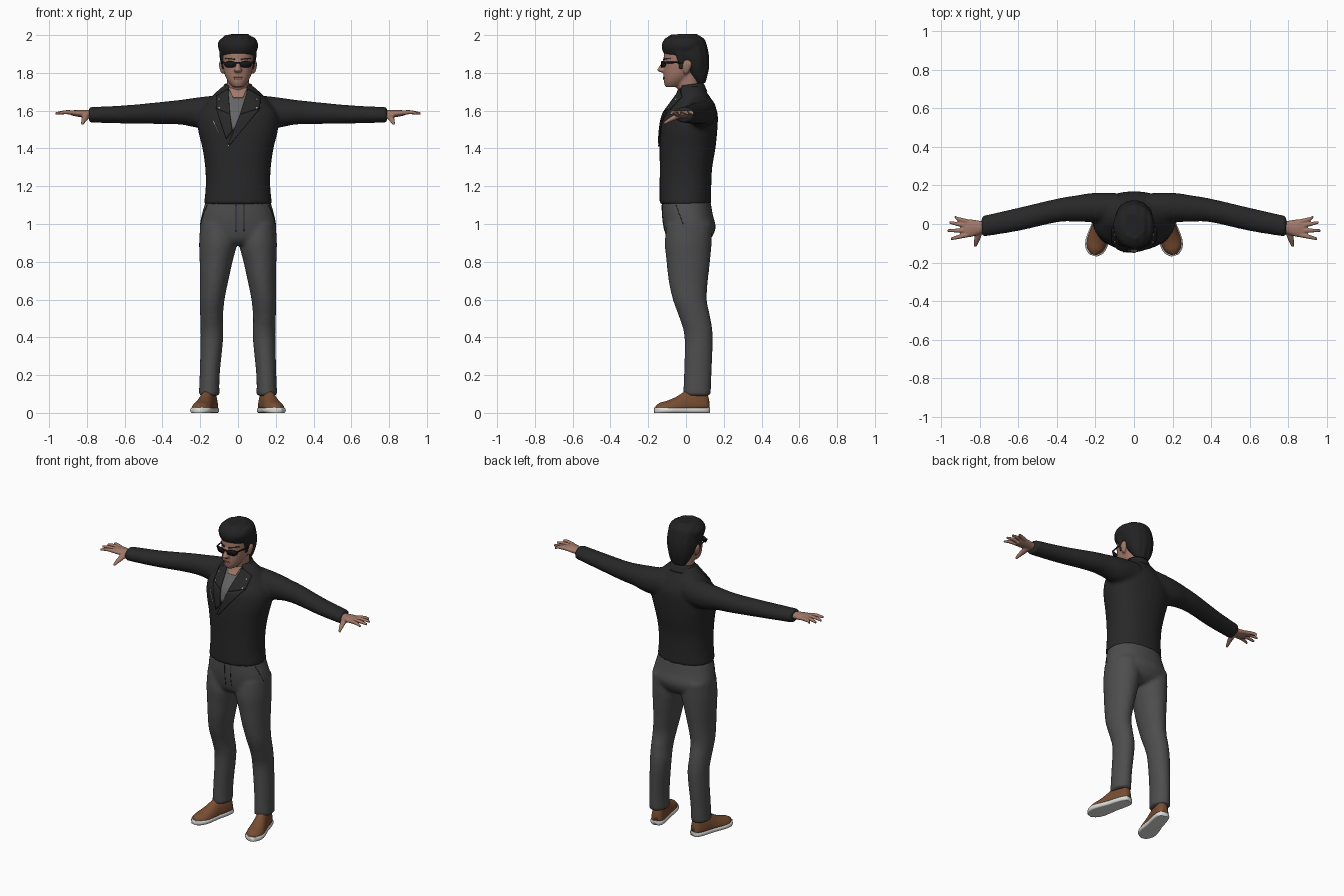
import bpy, bmesh, math
from mathutils import Vector
from mathutils.bvhtree import BVHTree

default = bpy.data.objects.get("Cube")
if default:
    bpy.data.objects.remove(default)


def material(name, *rgb):
    mat = bpy.data.materials.new(name)
    mat.use_nodes = True
    mat.diffuse_color = (*rgb, 1)
    mat.node_tree.nodes["Principled BSDF"].inputs["Base Color"].default_value = (*rgb, 1)
    return mat


skin = material("skin", .36, .19, .14)
hair_black = material("hair_black", .016, .016, .017)
jacket_black = material("jacket_black", .021, .021, .021)
trouser_grey = material("trouser_grey", .075, .075, .075)
shirt_grey = material("shirt_grey", .13, .13, .13)
shoe_brown = material("shoe_brown", .19, .075, .032)
sole_white = material("sole_white", .72, .72, .7)
lens_black = material("lens_black", .008, .008, .009)
lip_brown = material("lip_brown", .26, .11, .09)
metal = material("metal", .4, .4, .4)


def finish(name, bm, mat):
    mesh = bpy.data.meshes.new(name)
    bm.to_mesh(mesh)
    bm.free()
    mesh.materials.append(mat)
    mesh.shade_smooth()
    obj = bpy.data.objects.new(name, mesh)
    bpy.context.collection.objects.link(obj)
    return obj


def spline(rings, steps=4):
    """Smooth a short list of rings with a Catmull-Rom curve."""
    pts = [Vector(r) for r in rings]
    out = []
    for i in range(len(pts) - 1):
        a, b, c, d = pts[max(i - 1, 0)], pts[i], pts[i + 1], pts[min(i + 2, len(pts) - 1)]
        for k in range(steps):
            t = k / steps
            out.append((b * 2 + (c - a) * t + (a * 2 - b * 5 + c * 4 - d) * t * t
                        + (b * 3 - a - c * 3 + d) * t ** 3) / 2)
    return out + [pts[-1]]


def shell(bm, axis, rings, mirror=False, power=1.0, sides=32):
    """Loft ellipses along an axis; ring = position, centre a, centre b, radius a, radius b."""
    u, v = [i for i in range(3) if i != axis]
    for sign in ((1, -1) if mirror else (1,)):
        loops = []
        for t, ca, cb, ra, rb in spline(rings):
            loop = []
            for k in range(sides):
                ang = math.tau * k / sides
                c, s = math.cos(ang), math.sin(ang)
                co = Vector()
                co[axis] = t
                co[u] = ca + ra * math.copysign(abs(c) ** power, c)
                co[v] = cb + rb * math.copysign(abs(s) ** power, s)
                co.x *= sign
                loop.append(bm.verts.new(co))
            loops.append(loop)
        for lo, hi in zip(loops, loops[1:]):
            for k in range(sides):
                j = (k + 1) % sides
                bm.faces.new((lo[k], lo[j], hi[j], hi[k]))
        bm.faces.new(loops[0])
        bm.faces.new(loops[-1])


def body(name, mat, shells, voxel=0, warp=None):
    """Fuse several lofts into one smooth part."""
    bm = bmesh.new()
    for args in shells:
        shell(bm, *args)
    bmesh.ops.recalc_face_normals(bm, faces=bm.faces)
    for vert in bm.verts:
        if warp:
            warp(vert.co)
    obj = finish(name, bm, mat)
    if voxel:
        remesh = obj.modifiers.new("fuse", 'REMESH')
        remesh.mode = 'VOXEL'
        remesh.voxel_size = voxel
        remesh.use_smooth_shade = True
        soft = obj.modifiers.new("soften", 'SMOOTH')
        soft.iterations = 4
    return obj


def sheet(name, mat, func, nu, nv, thick):
    """Grid surface from a function of two parameters."""
    bm = bmesh.new()
    rows = [[bm.verts.new(func(i / nu, j / nv)) for i in range(nu + 1)] for j in range(nv + 1)]
    for lo, hi in zip(rows, rows[1:]):
        for i in range(nu):
            bm.faces.new((lo[i], lo[i + 1], hi[i + 1], hi[i]))
    obj = finish(name, bm, mat)
    solid = obj.modifiers.new("thickness", 'SOLIDIFY')
    solid.thickness = thick
    solid.offset = 0
    return obj


def tree(obj):
    bpy.context.view_layer.update()
    return BVHTree.FromObject(obj, bpy.context.evaluated_depsgraph_get())


def patch(name, mat, target, corners, lift=.002, thick=.004, side=0):
    """Lay a four-cornered plate on a surface, from the front or from one side."""
    a, b, c, d = map(Vector, corners)

    def place(u, v):
        p = a.lerp(b, u).lerp(d.lerp(c, u), v)
        start = Vector((side, p.x, p.y)) if side else Vector((p.x, -1, p.y))
        way = Vector((-side, 0, 0)) if side else Vector((0, 1, 0))
        hit = target.ray_cast(start, way)[0] or target.find_nearest(start + way * .95)[0]
        return hit - way * lift
    return sheet(name, mat, place, 10, 10, thick)


# Jacket: torso and sleeves
torso = [(1.105, 0, -.003, .18, .137), (1.2, 0, -.003, .171, .137), (1.3, 0, 0, .174, .139),
         (1.4, 0, .008, .188, .148), (1.5, 0, .016, .212, .15), (1.58, 0, .025, .21, .143),
         (1.64, 0, .035, .17, .113), (1.69, 0, .035, .125, .08), (1.73, 0, .03, .08, .06)]
sleeve = [(.08, .08, 1.6, .08, .085), (.2, .085, 1.59, .077, .082), (.3, .08, 1.592, .068, .066),
          (.4, .07, 1.588, .061, .059), (.6, .024, 1.58, .06, .048), (.79, -.013, 1.578, .054, .041)]
jacket = body("jacket", jacket_black, [(2, torso, False, .92), (0, sleeve, True)], .011)

# Trousers: hips and legs
hips = [(1.13, 0, 0, .168, .128), (1.05, 0, .008, .192, .134), (.98, 0, .02, .203, .137),
        (.92, 0, .015, .19, .115), (.89, 0, .01, .12, .08)]
leg = [(1, .11, .018, .09, .12), (.9, .106, .012, .1, .124), (.8, .116, .012, .087, .115),
       (.7, .126, .012, .075, .104), (.6, .137, .02, .066, .09), (.5, .14, .048, .06, .082),
       (.4, .138, .067, .06, .075), (.2, .15, .062, .053, .073), (.09, .153, .058, .055, .073)]
trousers = body("trousers", trouser_grey, [(2, hips, False, .92), (2, leg, True)], .011)

# Head with neck, nose and ears
skull = [(1.725, 0, -.072, .028, .036), (1.75, 0, -.06, .05, .057), (1.79, 0, -.036, .07, .083),
         (1.84, 0, -.02, .08, .098), (1.9, 0, -.015, .083, .102), (1.95, 0, -.01, .075, .09),
         (1.98, 0, -.01, .04, .05)]
neck = [(1.62, 0, .03, .062, .055), (1.7, 0, .018, .06, .06), (1.8, 0, .01, .06, .065)]
nose = [(1.87, 0, -.108, .01, .012), (1.83, 0, -.122, .014, .023),
        (1.812, 0, -.126, .022, .026), (1.803, 0, -.12, .012, .014)]
ear = [(1.795, .08, 0, .008, .01), (1.82, .084, .004, .013, .02),
       (1.85, .088, .008, .013, .024), (1.868, .086, .008, .006, .012)]
head = body("head", skin, [(2, skull, False, .95), (2, neck), (2, nose), (2, ear, True)], .006)

# Hair: swept crown, back and sideburns
crown = [(1.895, 0, -.012, .09, .1), (1.92, 0, -.012, .101, .113), (1.95, 0, -.01, .107, .118),
         (1.98, 0, -.008, .093, .104), (2.004, 0, -.008, .055, .065)]
nape = [(1.745, 0, .075, .045, .025), (1.78, 0, .066, .066, .045), (1.83, 0, .05, .086, .072),
        (1.89, 0, .03, .098, .092), (1.95, 0, .02, .095, .09)]
burn = [(1.82, .077, -.025, .008, .012), (1.86, .08, -.022, .011, .022), (1.91, .085, -.02, .014, .04)]


def strands(co):
    if co.z > 1.93:
        co.z += .003 * math.sin(co.x * 160)
    elif co.y > .05:
        co.y += .003 * math.sin(co.x * 160)


body("hair", hair_black, [(2, crown), (2, nape), (2, burn, True)], .006, strands)

# Hands: palm, four fingers and thumb
palm = [(.76, -.012, 1.58, .026, .023), (.8, -.018, 1.582, .035, .021),
        (.85, -.022, 1.586, .046, .018), (.885, -.024, 1.588, .042, .012)]
thumb = [(-.02, .8, 1.58, .024, .017), (-.075, .812, 1.557, .016, .014), (-.118, .824, 1.532, .008, .008)]
hand = [(0, palm, True), (1, thumb, True)]
for base, tip, reach in ((.012, .038, .93), (-.01, .008, .957), (-.034, -.034, .967), (-.056, -.078, .95)):
    middle = (base + tip) / 2
    hand.append((0, [(.86, base, 1.588, .013, .012), (.91, middle, 1.592, .011, .011),
                     (reach, tip, 1.585, .007, .007)], True))
body("hands", skin, hand, .004)

# Shoes: rounded upper on a flat sole, toes turned out; profile = length, half width, height
profile = [(.068, .018, .07), (.05, .036, .12), (0, .043, .132), (-.055, .044, .118), (-.105, .05, .088),
           (-.155, .053, .066), (-.195, .042, .055), (-.22, .016, .04)]
upper = [(y, 0, .02, w, h - .02) for y, w, h in profile]
sole = [(y * 1.03, 0, .014, w * 1.08 + .002, .03) for y, w, h in profile]


def flatten(low, high):
    def clamp(co):
        co.z = min(max(co.z, low), high)
    return clamp


for label, sign in (("left", 1), ("right", -1)):
    for part, mat, rings, limit in (("shoe", shoe_brown, upper, flatten(.02, 1)),
                                    ("sole", sole_white, sole, flatten(0, .028))):
        obj = body(f"{label}_{part}", mat, [(1, rings)], 0, limit)
        obj.location = (sign * .153, .055, 0)
        obj.rotation_euler.z = sign * .26

# Shirt, open neck and lapels laid on the chest
chest = tree(jacket)
patch("shirt", shirt_grey, chest, [(-.06, 1.705), (.06, 1.705), (-.02, 1.5), (-.03, 1.5)], .002)
patch("open_neck", skin, chest, [(-.05, 1.72), (.05, 1.72), (.025, 1.668), (-.025, 1.668)], .005)
lapels = {
    "left_lapel": [(.052, 1.715), (.118, 1.675), (.115, 1.61), (.012, 1.58)],
    "left_lapel_tail": [(.012, 1.58), (.115, 1.61), (-.05, 1.41), (-.055, 1.415)],
    "right_lapel": [(-.052, 1.715), (-.115, 1.675), (-.115, 1.61), (-.042, 1.58)],
    "right_lapel_tail": [(-.042, 1.58), (-.115, 1.61), (-.062, 1.45), (-.03, 1.49)],
}
for name, corners in lapels.items():
    patch(name, jacket_black, chest, corners, .006, .009)


def collar(u, v):
    ang = math.radians(-48 + 276 * u)
    flare = .068 + .022 * v
    return (flare * math.cos(ang), .028 + flare * .9 * math.sin(ang), 1.738 - .045 * v + .008 * math.sin(ang))


sheet("collar", jacket_black, collar, 32, 4, .008)


# Snaps, zip end and chest pocket
def dot(name, x, z, size=.004):
    patch(name, metal, chest, [(x - size, z + size), (x + size, z + size),
                               (x + size, z - size), (x - size, z - size)], .011, .003)


for i, (x, z) in enumerate(((.1, 1.66), (.098, 1.615), (-.1, 1.66), (-.1, 1.615), (-.052, 1.415))):
    dot(f"snap_{i}", x, z)
patch("chest_pocket", metal, chest, [(-.135, 1.55), (-.132, 1.55), (-.098, 1.48), (-.101, 1.48)], .001, .002)

# Trouser fly and pocket seams
cloth = tree(trousers)
for i, x in enumerate((-.012, .03)):
    patch(f"fly_seam_{i}", jacket_black, cloth, [(x, 1.1), (x + .004, 1.1), (x + .003, .96), (x, .96)], .001, .002)
for label, sign in (("left", 1), ("right", -1)):
    patch(f"{label}_pocket_seam", jacket_black, cloth,
          [(-.055, 1.1), (-.051, 1.1), (-.014, 1), (-.018, 1)], .001, .002, sign)

# Brows and mouth
face = tree(head)
for label, sign in (("left", 1), ("right", -1)):
    patch(f"{label}_brow", hair_black, face, [(sign * .016, 1.876), (sign * .066, 1.88),
                                             (sign * .066, 1.874), (sign * .016, 1.868)], .002)
patch("lips", lip_brown, face, [(-.024, 1.777), (.024, 1.777), (.018, 1.766), (-.018, 1.766)], .002)


# Sunglasses: lenses, bridge and temples
def wrap(co):
    co.y += co.x ** 2 * 4


lens = [(-.134, .042, 1.845, .031, .017), (-.128, .042, 1.845, .031, .017)]
bridge = [(-.133, 0, 1.853, .02, .004), (-.128, 0, 1.853, .02, .004)]
temple = [(-.137, .074, 1.855, .004, .005), (-.07, .086, 1.855, .003, .004), (-.02, .089, 1.85, .003, .004)]
body("sunglasses", lens_black, [(1, lens, True, .75), (1, bridge), (1, temple, True)], 0, wrap)
